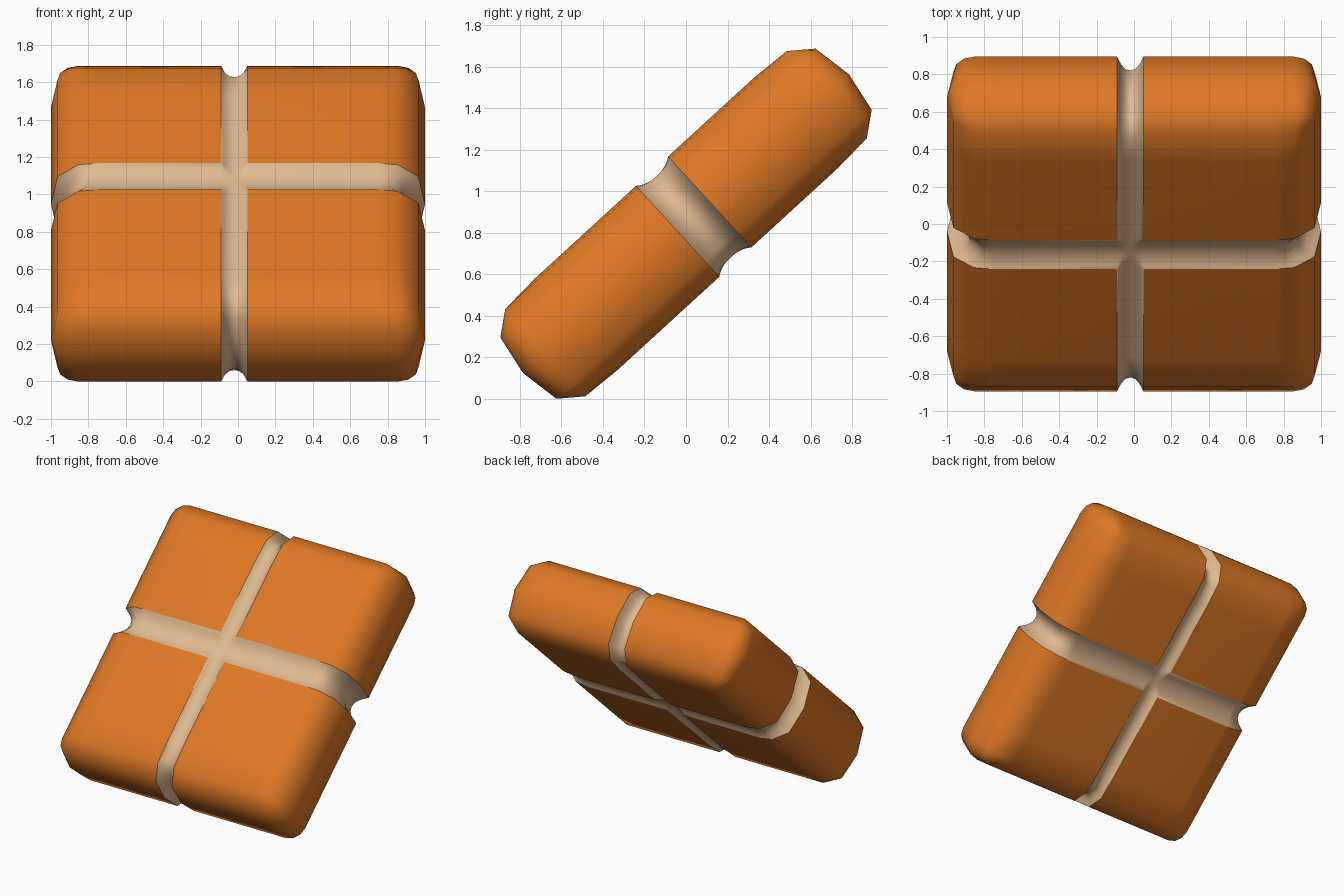
import bpy, bmesh, math

if "Cube" in bpy.data.objects:
    bpy.data.objects.remove(bpy.data.objects["Cube"])

TILT = math.radians(42.5)
CX, HX, CU, HU = -0.02, 0.07, 0.05, 0.105   # centre and half width of the two ribbon grooves
EX, EU = 0.855, 0.92                        # half sizes of the flat cap


def material(name, rgb):
    m = bpy.data.materials.new(name)
    m.diffuse_color = (*rgb, 1)
    m.use_nodes = True
    m.node_tree.nodes["Principled BSDF"].inputs["Base Color"].default_value = m.diffuse_color
    return m


def groove(t):
    """Rounded channel: 0 at the rim, 1 in the middle."""
    return max(0.0, 1 - min(1, abs(t)) ** 2.2)


def depth(x, u):
    return max(groove((x - CX) / HX), groove((u - CU) / HU))


def in_ribbon(x, u):
    return abs(x - CX) < HX or abs(u - CU) < HU


def stations(e, inner, c, h):
    mid = [c + h * t for t in (-1, -0.85, -0.65, -0.35, 0, 0.35, 0.65, 0.85, 1)]
    return [-e, -inner] + mid + [inner, e]


XS = stations(EX, 0.75, CX, HX)
US = stations(EU, 0.72, CU, HU)
NX, NU = len(XS) - 1, len(US) - 1

bm = bmesh.new()


def vert(x, u, n):
    c, s = math.cos(TILT), math.sin(TILT)
    return bm.verts.new((x, u * c - n * s, u * s + n * c + 0.843))


def face(verts, x, u):
    unique = list(dict.fromkeys(verts))
    f = bm.faces.new(unique)
    f.smooth = True
    f.material_index = 1 if in_ribbon(x, u) else 0


# Border path around the slab with outward directions; corners fan out
border = []


def add_edge(cells, angle):
    d = (math.cos(angle), math.sin(angle))
    for ij in cells:
        border.append((ij, d))
    for k in (1, 2):
        a = angle + k * math.pi / 6
        border.append((cells[-1], (math.cos(a), math.sin(a))))


add_edge([(NX, j) for j in range(NU + 1)], 0)
add_edge([(i, NU) for i in range(NX, -1, -1)], math.pi / 2)
add_edge([(0, j) for j in range(NU, -1, -1)], math.pi)
add_edge([(i, 0) for i in range(NX + 1)], 1.5 * math.pi)

# Front and back caps with the crossed channels
caps = {}
for side in (1, -1):
    g = {}
    for i, x in enumerate(XS):
        for j, u in enumerate(US):
            d = depth(x, u)
            rim_x, rim_u = i in (0, NX), j in (0, NU)
            px = x * (1 - 0.05 * d / EX) if rim_x else x
            pu = u * (1 - 0.05 * d / EU) if rim_u else u
            n = (0.285 if rim_x or rim_u else 0.297) - (0.02 if rim_x or rim_u else 0.035) * d
            g[i, j] = vert(px, pu, side * n)
    for i in range(NX):
        for j in range(NU):
            face([g[i, j], g[i + 1, j], g[i + 1, j + 1], g[i, j + 1]],
                 (XS[i] + XS[i + 1]) / 2, (US[j] + US[j + 1]) / 2)
    caps[side] = g

# Rounded sides, notched where the ribbons wrap around
rings = [[caps[1][ij] for ij, d in border]]
for h, n in ((0.11, 0.2), (0.145, 0), (0.11, -0.2)):
    ring = []
    for (i, j), d in border:
        x, u = XS[i], US[j]
        k = depth(x, u)
        r = h - 0.09 * k
        ring.append(vert(x + r * d[0], u + r * d[1], n * (1 - 0.06 * k)))
    rings.append(ring)
rings.append([caps[-1][ij] for ij, d in border])

for a, b in zip(rings, rings[1:]):
    for k in range(len(border)):
        m = (k + 1) % len(border)
        (i0, j0), (i1, j1) = border[k][0], border[m][0]
        face([a[k], b[k], b[m], a[m]], (XS[i0] + XS[i1]) / 2, (US[j0] + US[j1]) / 2)

bmesh.ops.recalc_face_normals(bm, faces=bm.faces[:])
# Crisp line where the ribbon meets the pads
for e in bm.edges:
    if len({f.material_index for f in e.link_faces}) > 1:
        e.smooth = False

mesh = bpy.data.meshes.new("tied_package")
bm.to_mesh(mesh)
bm.free()
mesh.materials.append(material("orange wrapping", (0.74, 0.19, 0.018)))
mesh.materials.append(material("beige ribbon", (0.74, 0.49, 0.28)))
bpy.context.collection.objects.link(bpy.data.objects.new("tied_package", mesh))
